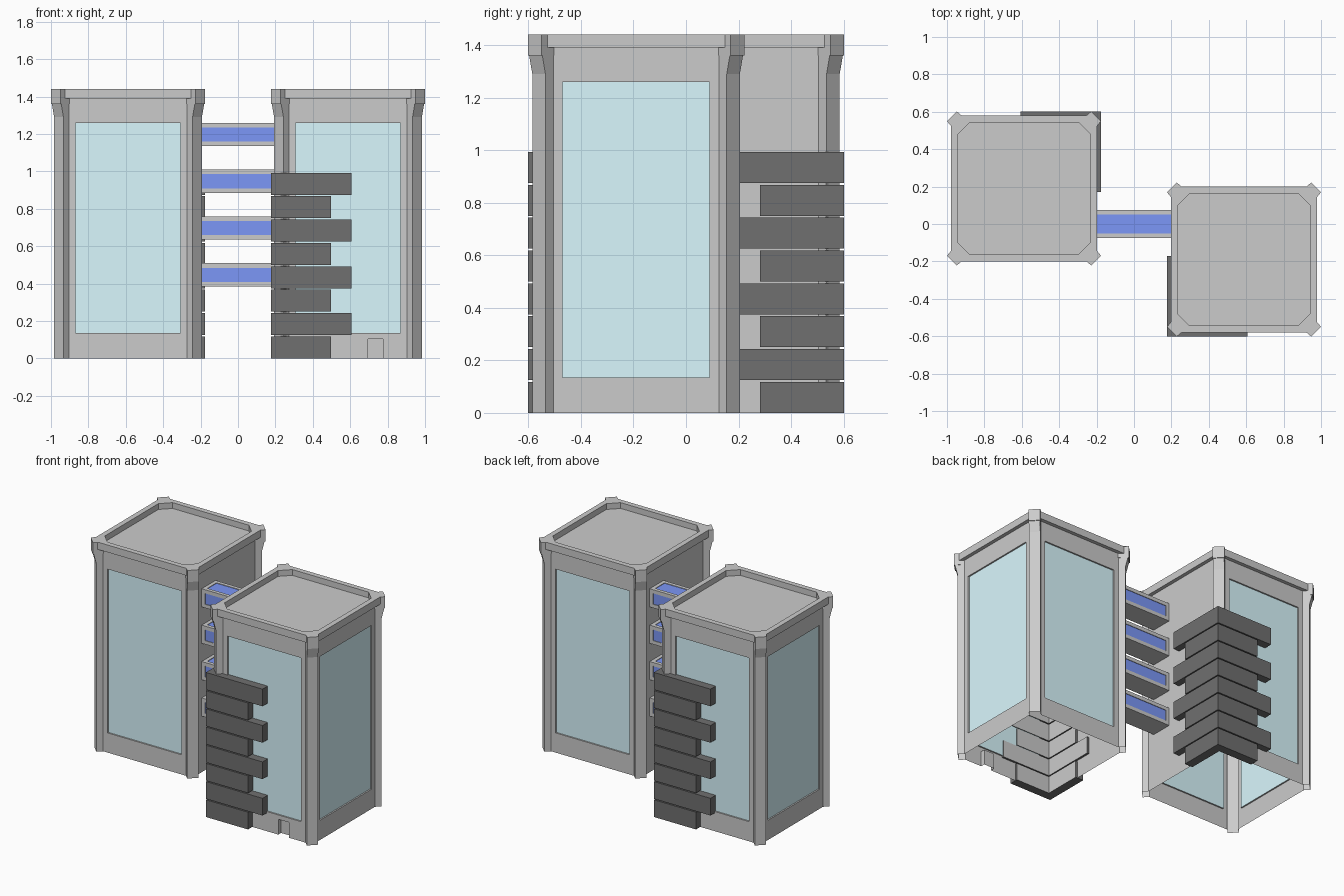
import bpy, bmesh
from math import pi
from mathutils import Matrix, Vector

if "Cube" in bpy.data.objects:
    bpy.data.objects.remove(bpy.data.objects["Cube"])


def material(name, rgb):
    m = bpy.data.materials.new(name)
    m.diffuse_color = (*rgb, 1)
    m.use_nodes = True
    m.node_tree.nodes["Principled BSDF"].inputs["Base Color"].default_value = m.diffuse_color
    return m


GREY = material("concrete", (0.8, 0.8, 0.8))
GLASS = material("pale_glass", (0.7, 0.94, 1.0))
BLUE = material("blue_glass", (0.2, 0.31, 0.93))
BLACK = material("black_cladding", (0.16, 0.16, 0.16))
DOOR = material("door_grey", (0.6, 0.6, 0.6))


def finish(bm, name, mats, matrix=Matrix(), fix=True):
    bmesh.ops.remove_doubles(bm, verts=bm.verts, dist=1e-5)
    if fix:
        bmesh.ops.recalc_face_normals(bm, faces=bm.faces)
    mesh = bpy.data.meshes.new(name)
    bm.to_mesh(mesh)
    bm.free()
    for m in mats:
        mesh.materials.append(m)
    ob = bpy.data.objects.new(name, mesh)
    ob.matrix_world = matrix
    bpy.context.collection.objects.link(ob)
    return ob


def face(bm, pts, mat=0):
    f = bm.faces.new([bm.verts.new(p) for p in pts])
    f.material_index = mat
    return f


def prism(bm, pts, z0, z1):
    """Closed prism over a counter-clockwise outline."""
    face(bm, [(x, y, z0) for x, y in reversed(pts)])
    face(bm, [(x, y, z1) for x, y in pts])
    for (ax, ay), (bx, by) in zip(pts, pts[1:] + pts[:1]):
        face(bm, [(ax, ay, z0), (bx, by, z0), (bx, by, z1), (ax, ay, z1)])


def turned(pts, k):
    for _ in range(k % 4):
        pts = [(-y, x) for x, y in pts]
    return pts


WALL, ROOT, TOP = 0.365, 0.315, 1.40


def wall(bm, k, openings):
    """One side wall as a grid; openings (x0, x1, z0, z1, depth, mat) are recessed."""
    xs, zs = {-ROOT, ROOT}, {0, TOP}
    for x0, x1, z0, z1, *_ in openings:
        xs |= {x0, x1}
        zs |= {z0, z1}
    xs, zs = sorted(xs), sorted(zs)

    def quad(corners, mat=0):
        pts = []
        for x, d, z in corners:
            (px, py), = turned([(x, -WALL + d)], k)
            pts.append((px, py, z))
        face(bm, pts, mat)

    for xa, xb in zip(xs, xs[1:]):
        for za, zb in zip(zs, zs[1:]):
            if not any(o[0] <= xa and xb <= o[1] and o[2] <= za and zb <= o[3] for o in openings):
                quad([(xa, 0, za), (xb, 0, za), (xb, 0, zb), (xa, 0, zb)])
    for x0, x1, z0, z1, d, mat in openings:
        quad([(x0, d, z0), (x1, d, z0), (x1, d, z1), (x0, d, z1)], mat)
        ring = [(x0, z0), (x1, z0), (x1, z1), (x0, z1)]
        for (ax, az), (bx, bz) in zip(ring, ring[1:] + ring[:1]):
            if az == bz == 0:
                continue
            quad([(ax, 0, az), (bx, 0, bz), (bx, d, bz), (ax, d, az)])


def corner(push=0.0):
    """Diagonal pilaster section at the +x +y corner."""
    o, i = 0.395 + push, 0.345 + push
    return [(WALL, ROOT), (o, i), (i, o), (ROOT, WALL)]


def tower(prefix, matrix, has_door):
    # walls with windows on three sides, open underneath
    bm = bmesh.new()
    window = (-0.28, 0.28, 0.135, 1.26, 0.01, 1)
    door = (0.107, 0.187, 0, 0.105, 0.03, 2)
    wall(bm, 0, [window, door] if has_door else [window])
    wall(bm, 1, [window])
    wall(bm, 2, [window])
    wall(bm, 3, [])
    # corner pilasters flaring out near the top
    for k in range(4):
        levels = [(0, 0), (1.29, 0), (1.36, 0.012)]
        for (za, pa), (zb, pb) in zip(levels, levels[1:]):
            a, b = turned(corner(pa), k), turned(corner(pb), k)
            for j in range(3):
                face(bm, [(*a[j], za), (*a[j + 1], za), (*b[j + 1], zb), (*b[j], zb)])
    finish(bm, prefix + "_walls", [GREY, GLASS, DOOR], matrix, fix=False)

    # pilaster caps
    bm = bmesh.new()
    for k in range(4):
        prism(bm, turned([(0.362, 0.31), (0.412, 0.36), (0.36, 0.412), (0.31, 0.362)], k), 1.36, 1.395)
    finish(bm, prefix + "_pilaster_caps", [GREY], matrix)

    # parapet with chamfered sunken roof
    bm = bmesh.new()
    outer, inner = [], []
    for k in range(4):
        outer += turned([(0.39, 0.338), (0.412, 0.36), (0.36, 0.412), (0.338, 0.39)], k)
        inner += turned([(0.354, 0.29), (0.354, 0.29), (0.29, 0.354), (0.29, 0.354)], k)
    n = len(outer)
    z0, zf, z1 = 1.39, 1.40, 1.44
    face(bm, [(*p, z0) for p in reversed(outer)])
    face(bm, [(*p, zf) for i, p in enumerate(inner) if i % 4 in (0, 2)])
    for i in range(n):
        a, b, c, d = outer[i], outer[(i + 1) % n], inner[(i + 1) % n], inner[i]
        face(bm, [(*a, z0), (*b, z0), (*b, z1), (*a, z1)])
        if c == d:
            face(bm, [(*a, z1), (*b, z1), (*c, z1)])
        else:
            face(bm, [(*a, z1), (*b, z1), (*c, z1), (*d, z1)])
            face(bm, [(*d, z1), (*c, z1), (*c, zf), (*d, zf)])
    finish(bm, prefix + "_parapet_roof", [GREY], matrix)

    # L-shaped black bands wrapping one corner, alternating short and long
    bm = bmesh.new()
    o, i = -0.411, -0.35
    for s in range(8):
        e = o + (0.43 if s % 2 else 0.32)
        prism(bm, [(o, o), (e, o), (e, i), (i, i), (i, e), (o, e)], s * 0.125, s * 0.125 + 0.118)
    bmesh.ops.remove_doubles(bm, verts=bm.verts, dist=1e-5)
    for f in bm.faces:
        c = f.calc_center_median()
        if abs(f.normal.z) < 0.5 and (abs(c.x - i) < 1e-4 or abs(c.y - i) < 1e-4):
            f.material_index = 1
    finish(bm, prefix + "_corner_bands", [BLACK, GREY], matrix)


place = Matrix.Translation((0.588, -0.19, 0))
tower("right_tower", place, True)
tower("left_tower", Matrix.Rotation(pi, 4, "Z") @ place, False)

# four glazed bridges between the towers
for n in range(4):
    bm = bmesh.new()
    size = Matrix.Diagonal((0.446, 0.15, 0.125, 1))
    bmesh.ops.create_cube(bm, size=1, matrix=size)
    bm.normal_update()
    glazed = [f for f in bm.faces if abs(f.normal.y) > 0.5 or f.normal.z > 0.5]
    bmesh.ops.inset_individual(bm, faces=glazed, thickness=0.025, use_even_offset=True)
    bmesh.ops.inset_individual(bm, faces=glazed, thickness=0.0, depth=-0.004)
    for f in glazed:
        f.material_index = 1
    finish(bm, f"bridge_{n + 1}", [GREY, BLUE], Matrix.Translation((0, 0, 0.4475 + 0.25 * n)))
